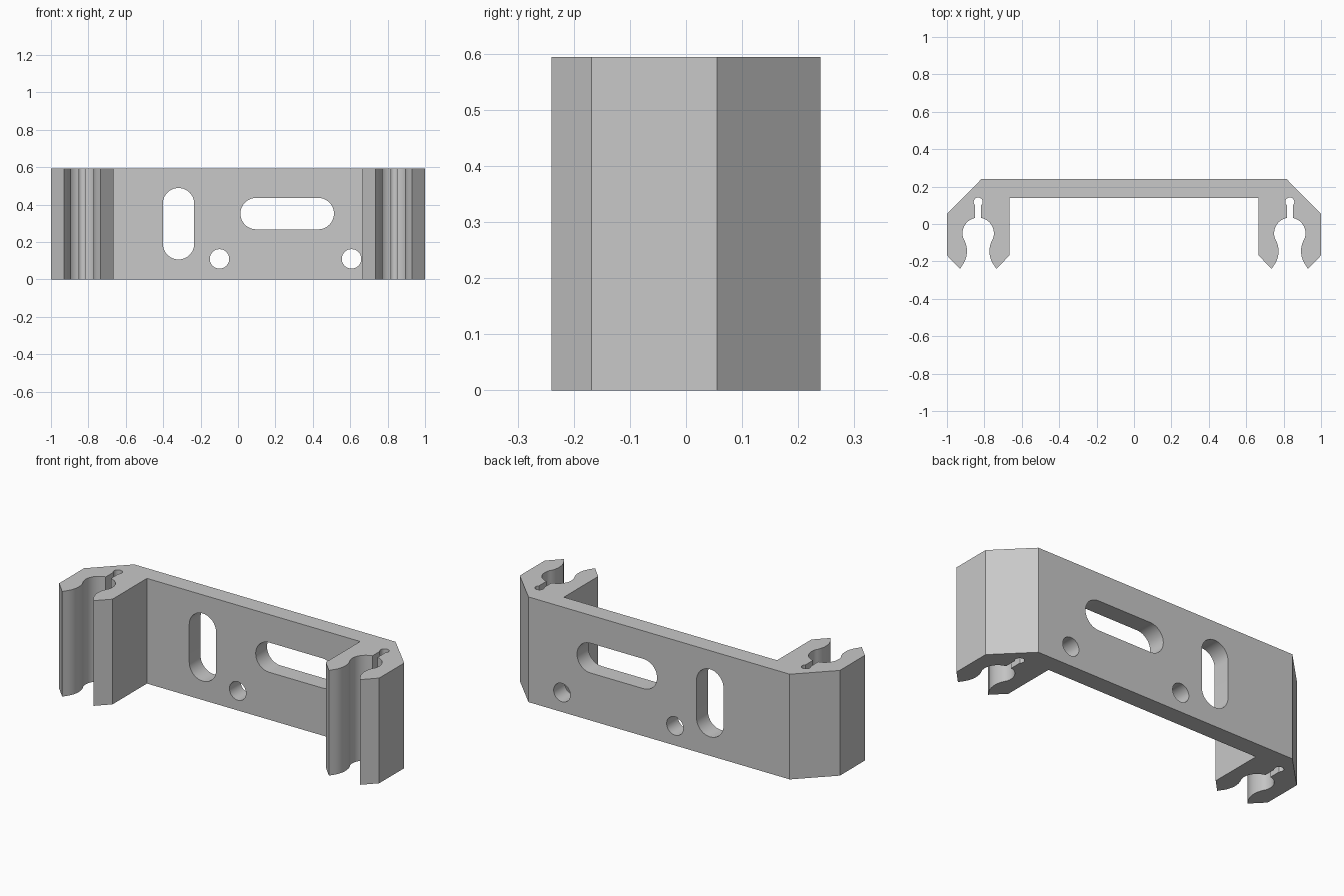
import bpy, bmesh
from math import radians, sin, cos

if "Cube" in bpy.data.objects:
    bpy.data.objects.remove(bpy.data.objects["Cube"])

HEIGHT = 0.594
CLIP_X = 0.833

grey = bpy.data.materials.new("plain grey")
grey.use_nodes = True
colour = (0.58, 0.58, 0.58, 1)
grey.diffuse_color = colour
grey.node_tree.nodes["Principled BSDF"].inputs["Base Color"].default_value = colour


def arc(cx, cy, r, start, end, steps):
    angles = [radians(start + (end - start) * i / steps) for i in range(steps + 1)]
    return [(cx + r * cos(a), cy + r * sin(a)) for a in angles]


def prism(name, outline, offset):
    """Extrude a closed 3D outline along an offset."""
    bm = bmesh.new()
    face = bm.faces.new([bm.verts.new(p) for p in outline])
    moved = bmesh.ops.extrude_face_region(bm, geom=[face])["geom"]
    bmesh.ops.translate(bm, vec=offset,
                        verts=[v for v in moved if isinstance(v, bmesh.types.BMVert)])
    bmesh.ops.recalc_face_normals(bm, faces=bm.faces)
    mesh = bpy.data.meshes.new(name)
    bm.to_mesh(mesh)
    bm.free()
    mesh.materials.append(grey)
    obj = bpy.data.objects.new(name, mesh)
    bpy.context.collection.objects.link(obj)
    return obj


# Half of a clip opening: flared lip, round socket, narrow relief slot, slot end
half = [(0.097, -0.24)]
half += arc(0.188, -0.145, 0.128, 224, 153.2, 10)[1:]
half += arc(0, -0.05, 0.084, -26.8, 79, 14)[1:]
half += arc(0, 0.118, 0.024, -48.2, 90, 10)
opening = [(CLIP_X - u, y) for u, y in half]
opening += [(CLIP_X + u, y) for u, y in reversed(half[:-1])]

# Right half of the bracket outline, then mirrored
side = [(0.666, 0.139), (0.666, -0.168)] + opening
side += [(1, -0.168), (1, 0.055), (0.816, 0.24)]
outline = side + [(-x, y) for x, y in reversed(side)]
bracket = prism("clip_bracket", [(x, y, 0) for x, y in outline], (0, 0, HEIGHT))


# Screw holes and slots through the back plate
def cut_hole(name, x, z, r, dx=0, dz=0):
    """Round hole, stretched by dx or dz to either side into a slot."""
    turn = 0 if dz else 90
    pts = arc(x + dx, z + dz, r, -turn, 180 - turn, 20)
    pts += arc(x - dx, z - dz, r, 180 - turn, 360 - turn, 20)
    if not (dx or dz):
        pts = arc(x, z, r, 0, 360, 40)[:-1]
    cutter = prism(name, [(px, 0.05, pz) for px, pz in pts], (0, 0.3, 0))
    cutter.hide_render = True
    mod = bracket.modifiers.new(name, "BOOLEAN")
    mod.operation = "DIFFERENCE"
    mod.solver = "EXACT"
    mod.object = cutter
    bpy.ops.object.modifier_apply(modifier=name)
    bpy.data.objects.remove(cutter)


bpy.context.view_layer.objects.active = bracket
bracket.select_set(True)
cut_hole("upright_slot", -0.318, 0.298, 0.084, dz=0.107)
cut_hole("level_slot", 0.263, 0.352, 0.084, dx=0.166)
for x in (-0.099, 0.607):
    cut_hole("screw_hole", x, 0.11, 0.052)

bpy.ops.object.shade_smooth_by_angle(angle=radians(30))
